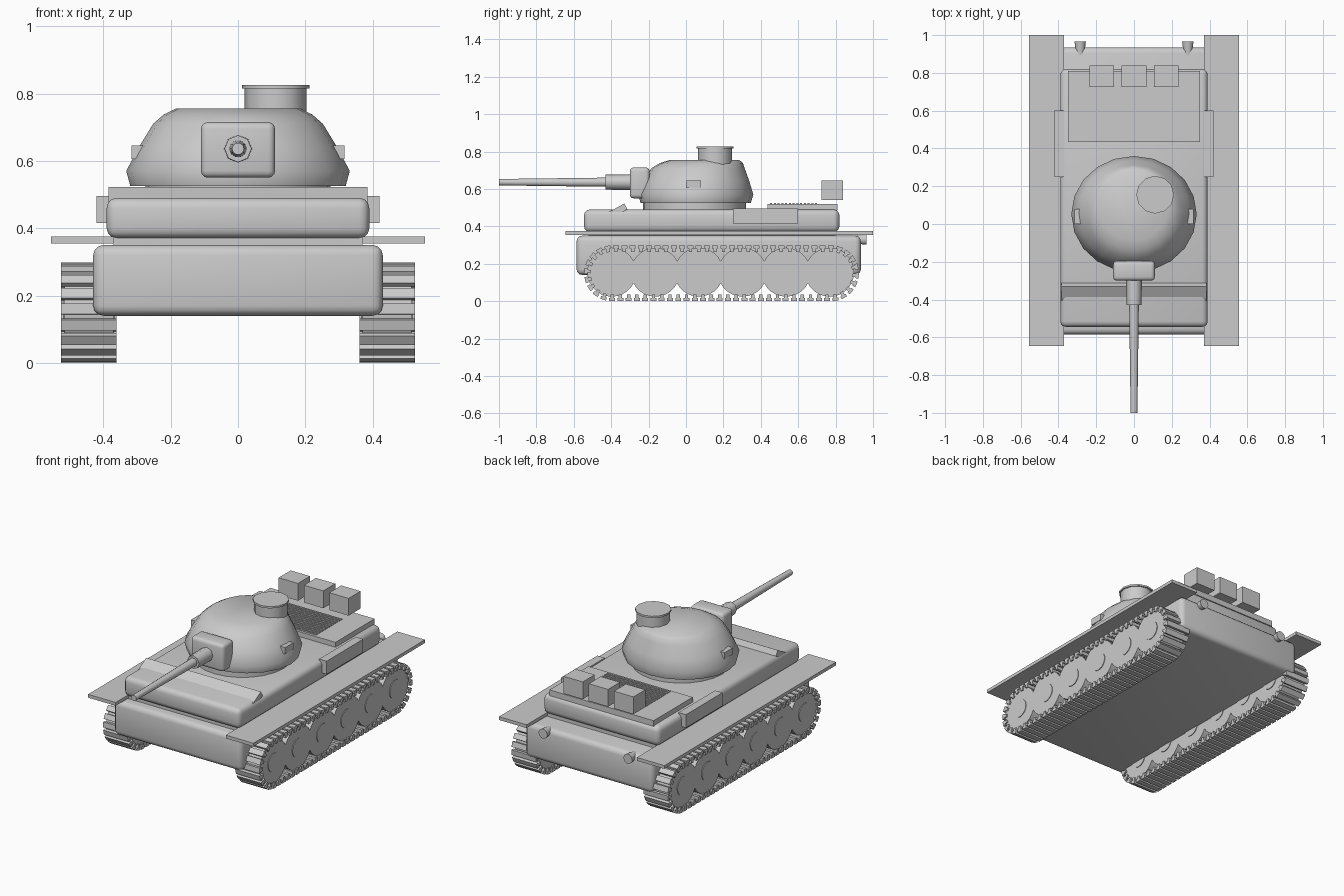
import bpy, bmesh, math
from mathutils import Matrix, Vector

if "Cube" in bpy.data.objects:
    bpy.data.objects.remove(bpy.data.objects["Cube"])

grey = bpy.data.materials.new("plain grey")
grey.use_nodes = True
COLOUR = (0.6, 0.6, 0.6, 1)
grey.diffuse_color = COLOUR
grey.node_tree.nodes["Principled BSDF"].inputs["Base Color"].default_value = COLOUR


def finish(name, bm, smooth=None):
    bmesh.ops.recalc_face_normals(bm, faces=bm.faces)
    mesh = bpy.data.meshes.new(name)
    bm.to_mesh(mesh)
    bm.free()
    mesh.materials.append(grey)
    ob = bpy.data.objects.new(name, mesh)
    bpy.context.collection.objects.link(ob)
    if smooth:
        bpy.ops.object.select_all(action="DESELECT")
        ob.select_set(True)
        bpy.context.view_layer.objects.active = ob
        bpy.ops.object.shade_smooth_by_angle(angle=math.radians(smooth))
    return ob


def add_box(bm, x, y, z, matrix=None):
    """Box from (min, max) ranges on each axis."""
    size = Matrix.Diagonal((x[1] - x[0], y[1] - y[0], z[1] - z[0], 1))
    mid = Matrix.Translation([sum(r) / 2 for r in (x, y, z)])
    bmesh.ops.create_cube(bm, size=1, matrix=(matrix or Matrix()) @ mid @ size)


def box(name, x, y, z, bevel=0):
    bm = bmesh.new()
    add_box(bm, x, y, z)
    if bevel:
        bmesh.ops.bevel(bm, geom=bm.edges[:], offset=bevel, segments=3,
                        profile=0.5, affect="EDGES")
    return finish(name, bm, 40 if bevel else None)


def add_loft(bm, rings, sides, matrix=None):
    """Skin ellipses given as (z, radius x, radius y, centre y)."""
    loops = []
    for z, rx, ry, cy in rings:
        loop = []
        for i in range(sides):
            a = math.tau * i / sides
            co = Vector((rx * math.cos(a), cy + ry * math.sin(a), z))
            loop.append(bm.verts.new(matrix @ co if matrix else co))
        loops.append(loop)
    for a, b in zip(loops, loops[1:]):
        for i in range(sides):
            j = (i + 1) % sides
            bm.faces.new((a[i], a[j], b[j], b[i]))
    bm.faces.new(loops[0][::-1])
    bm.faces.new(loops[-1])


def lathe(name, profile, sides, matrix, smooth=40):
    bm = bmesh.new()
    add_loft(bm, [(z, r, r, 0) for z, r in profile], sides, matrix)
    return finish(name, bm, smooth)


# Hull
box("lower_hull", (-0.43, 0.43), (-0.585, 0.935), (0.14, 0.35), 0.03)
box("hull_neck", (-0.37, 0.37), (-0.52, 0.80), (0.34, 0.40))
box("upper_hull", (-0.39, 0.39), (-0.545, 0.82), (0.37, 0.49), 0.03)

# Sloped splash guard ahead of the turret
bm = bmesh.new()
tilt = Matrix.Translation((0, -0.33, 0.522)) @ Matrix.Rotation(math.radians(29), 4, "X")
add_box(bm, (-0.385, 0.385), (-0.105, 0), (-0.035, 0), tilt)
finish("splash_guard", bm)

# Engine deck with a slatted grille
box("engine_deck", (-0.35, 0.35), (0.435, 0.81), (0.485, 0.52))
bm = bmesh.new()
for i in range(13):
    y = 0.45 + i * 0.02
    add_box(bm, (-0.21, 0.21), (y, y + 0.011), (0.515, 0.524))
finish("grille_slats", bm)
for i in (-1, 0, 1):
    x = i * 0.17
    box("stowage_box", (x - 0.065, x + 0.065), (0.725, 0.84), (0.54, 0.645))

# Turret
bm = bmesh.new()
add_loft(bm, [(0.48, 0.275, 0.275, 0.045), (0.53, 0.275, 0.275, 0.045)], 24)
finish("turret_ring", bm, 40)
bm = bmesh.new()
add_loft(bm, [(0.526, 0.32, 0.295, 0.052), (0.57, 0.332, 0.308, 0.052),
              (0.64, 0.295, 0.283, 0.056), (0.71, 0.252, 0.25, 0.064),
              (0.738, 0.22, 0.222, 0.082), (0.755, 0.185, 0.185, 0.1)], 20)
finish("turret", bm, 60)
lathe("cupola", [(0.70, 0.092), (0.815, 0.092), (0.815, 0.1), (0.826, 0.1)], 12,
      Matrix.Translation((0.112, 0.155, 0)))
for s in (-1, 1):
    box("vision_port", sorted((s * 0.25, s * 0.316)), (0.0, 0.08), (0.605, 0.645))

# Gun
box("mantlet", (-0.11, 0.11), (-0.3, -0.195), (0.55, 0.715), 0.02)
forward = Matrix.Translation((0, 0, 0.636)) @ Matrix.Rotation(math.radians(90), 4, "X")
lathe("gun_sleeve", [(0.27, 0.042), (0.43, 0.04)], 8, forward, 50)
lathe("gun_barrel", [(0.40, 0.026), (1.0, 0.018)], 10, forward, 50)


def track_point(d, length, radius, y0, z0):
    """Position and heading at distance d around a stadium-shaped loop."""
    arc = math.pi * radius
    if d < length:
        return y0 + d, z0 - radius, 0
    if d < length + arc:
        a = (d - length) / radius
        return y0 + length + radius * math.sin(a), z0 - radius * math.cos(a), a
    if d < 2 * length + arc:
        return y0 + length - (d - length - arc), z0 + radius, math.pi
    a = math.pi + (d - 2 * length - arc) / radius
    return y0 + radius * math.sin(a), z0 - radius * math.cos(a), a


# Running gear, mirrored
LINKS, LENGTH, RADIUS = 72, 1.17, 0.134
LOOP = 2 * LENGTH + math.tau * RADIUS
for s, side in ((1, "left"), (-1, "right")):
    box(side + "_fender", sorted((s * 0.37, s * 0.555)), (-0.645, 1.0), (0.355, 0.375))
    box(side + "_side_box", sorted((s * 0.37, s * 0.42)), (0.25, 0.6), (0.415, 0.495))
    # Links: outer pad and inner rib
    bm = bmesh.new()
    for i in range(LINKS):
        y, z, a = track_point(i * LOOP / LINKS, LENGTH, RADIUS, -0.395, 0.149)
        m = Matrix.Translation((s * 0.443, y, z)) @ Matrix.Rotation(a, 4, "X")
        add_box(bm, (-0.082, 0.082), (-0.016, 0.016), (-0.015, 0.001), m)
        add_box(bm, (-0.082, 0.082), (-0.009, 0.009), (0.001, 0.02), m)
    finish(side + "_track", bm)
    # Overlapping road wheels with shallow hubs
    for i in range(6):
        m = (Matrix.Translation((s * 0.443, -0.397 + i * 0.233, 0.155))
             @ Matrix.Rotation(math.radians(90), 4, "Y"))
        lathe(side + "_wheel", [(-0.077, 0.05), (-0.077, 0.055), (-0.073, 0.055),
                                (-0.073, 0.131), (0.073, 0.131), (0.073, 0.055),
                                (0.077, 0.055), (0.077, 0.05)], 28, m)
    # Flared exhaust
    m = Matrix.Translation((s * 0.285, 0, 0.33)) @ Matrix.Rotation(math.radians(-90), 4, "X")
    lathe(side + "_exhaust", [(0.87, 0.018), (0.965, 0.03)], 10, m)
